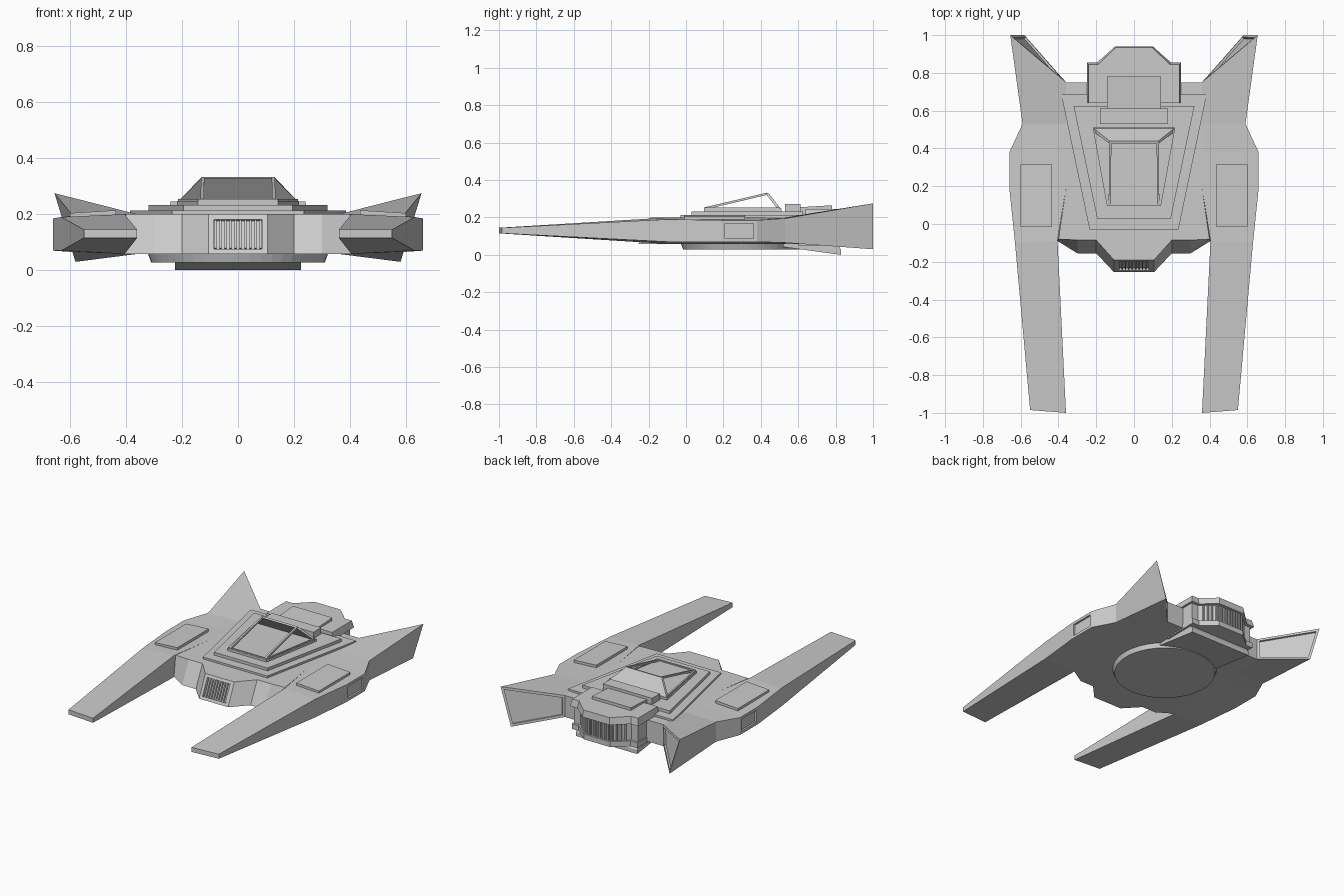
import bpy, bmesh, math
from mathutils import Vector

if "Cube" in bpy.data.objects:
    bpy.data.objects.remove(bpy.data.objects["Cube"])


def finish(name, bm, mirror=False):
    bmesh.ops.recalc_face_normals(bm, faces=bm.faces)
    me = bpy.data.meshes.new(name)
    bm.to_mesh(me)
    bm.free()
    ob = bpy.data.objects.new(name, me)
    bpy.context.collection.objects.link(ob)
    if mirror:
        ob.modifiers.new("Mirror", 'MIRROR').use_mirror_merge = False
    return ob


def loft(rings):
    """Closed loft through equal-length rings of points, capped at both ends."""
    bm = bmesh.new()
    vs = [[bm.verts.new(p) for p in r] for r in rings]
    n = len(vs[0])
    for a, b in zip(vs, vs[1:]):
        for i in range(n):
            j = (i + 1) % n
            bm.faces.new((a[i], a[j], b[j], b[i]))
    bm.faces.new(vs[0])
    bm.faces.new(vs[-1])
    bmesh.ops.recalc_face_normals(bm, faces=bm.faces)
    return bm


def both(half, z):
    """Mirror half an outline across x = 0 at height z."""
    return [(x, y, z) for x, y in half] + [(-x, y, z) for x, y in reversed(half)]


def slab(name, half, z0, z1, top=None):
    return finish(name, loft([both(half, z0), both(top or half, z1)]))


def box(name, x0, x1, y0, y1, z0, z1, mirror=False):
    ring = lambda z: [(x0, y0, z), (x1, y0, z), (x1, y1, z), (x0, y1, z)]
    return finish(name, loft([ring(z0), ring(z1)]), mirror)


def bar(name, a, b, w, mirror=False):
    """Square bar between two points."""
    a, b = Vector(a), Vector(b)
    d = (b - a).normalized()
    s = d.cross(Vector((1, 0, 0))).normalized() * w / 2
    t = d.cross(s).normalized() * w / 2
    return finish(name, loft([[p + s + t, p + s - t, p - s - t, p - s + t]
                              for p in (a, b)]), mirror)


def recess(bm, test, thickness, depth):
    bm.normal_update()
    fs = [f for f in bm.faces if test(f)]
    bmesh.ops.inset_region(bm, faces=fs, thickness=thickness, depth=0, use_even_offset=True)
    bm.normal_update()
    for f in fs:
        r = bmesh.ops.extrude_discrete_faces(bm, faces=[f])
        nf = r['faces'][0]
        nf.normal_update()
        bmesh.ops.translate(bm, verts=nf.verts[:], vec=-nf.normal * depth)


# Central hull with sloping nose
low = [(.106, -.255), (.2, -.155), (.3, -.155), (.405, -.09), (.36, .19), (.36, .75)]
up = [(.106, -.19), (.2, -.085), (.3, -.085), (.4, -.08), (.36, .19), (.36, .75)]
bm = loft([both(low, .058), both(up, .2)])
recess(bm, lambda f: f.normal.y < -.5 and abs(f.calc_center_median().x) < .01, .02, .015)
finish("hull", bm)

# Nose grille bars
for i in range(10):
    x = -.081 + i * .018
    bar("nose_grille_bar", (x, -.239, .078), (x, -.194, .178), .007)

# Side wing: prong tip -> wing -> swept rear fin (inner low/high, outer high/low)
def section(xi, yi, li, hi, xo, yo, lo, ho, xlow=None):
    return [(xi, yi, li), (xi, yi, hi), (xo, yo, ho), (xlow or xo, yo, lo)]

bm = loft([
    section(.36, -1.0, .115, .145, .55, -.985, .115, .145),
    section(.405, -.09, .058, .2, .63, -.1, .07, .19),
    section(.36, .19, .058, .2, .66, .19, .07, .185),
    section(.36, .38, .058, .2, .66, .38, .07, .185),
    section(.36, .53, .058, .2, .59, .53, .065, .195),
    section(.36, .75, .058, .2, .655, 1.0, .03, .275, .58)])
recess(bm, lambda f: f.normal.x > .95 and .2 < f.calc_center_median().y < .35, .018, .012)
recess(bm, lambda f: f.normal.y > .4 and f.calc_center_median().y > .8, .016, .012)
finish("wing", bm, True)

# Raised wing pads, following the slope of the wing
pad = [(.435, .213), (.6, .205)]
finish("wing_pad", loft([[(.435, y, .17), (.435, y, .214), (.6, y, .204), (.6, y, .17)]
                         for y in (-.012, .315)]), True)

# Stepped deck plates
slab("deck_lower", [(.235, -.03), (.385, .685)], .19, .213)
slab("deck_upper", [(.195, .03), (.32, .625)], .2, .232)
slab("cockpit_base", [(.143, .095), (.218, .51)], .22, .247)

# Open canopy: rear panel and struts
finish("canopy_rear", loft([
    [(-.215, .508, .245), (.215, .508, .245), (.215, .49, .245), (-.215, .49, .245)],
    [(-.13, .44, .332), (.13, .44, .332), (.13, .425, .328), (-.13, .425, .328)]]))
bar("canopy_strut", (.128, .1, .248), (.126, .435, .327), .012, True)
bar("canopy_side_rail", (.137, .1, .249), (.209, .5, .249), .01, True)
box("canopy_front_rail", -.137, .137, .097, .107, .24, .254)

# Rear machinery blocks
box("rear_block", -.18, .18, .53, .612, .21, .273)
finish("rear_hatch", loft([
    [(x, .612, .22), (x, .612, .255), (x, .78, .265), (x, .78, .22)] for x in (-.143, .143)]))

# Engine housing and cap
slab("engine_cap", [(.25, .64), (.25, .855), (.195, .855), (.1, .94)], .2, .246,
     [(.24, .64), (.24, .845), (.19, .845), (.095, .935)])
slab("engine_body", [(.235, .6), (.235, .835), (.185, .835), (.092, .915)], .05, .2)
slab("engine_sill", [(.24, .64), (.24, .85), (.19, .85), (.096, .93)], .05, .085)

# Engine grille bars across the rear and chamfered faces
for i in range(17):
    x = -.16 + i * .02
    y = .918 if abs(x) < .092 else .918 - (abs(x) - .092) * .86
    bar("engine_grille_bar", (x, y, .08), (x, y, .205), .009)

# Underside disc
bm = bmesh.new()
bmesh.ops.create_cone(bm, cap_ends=True, segments=48, radius1=.31, radius2=.325, depth=.04)
bmesh.ops.translate(bm, verts=bm.verts, vec=(0, .295, .048))
finish("belly_disc", bm)

# Sloping ramp plate under the tail
finish("tail_ramp", loft([
    [(x, .5, .045), (x, .5, .07), (x, .81, .06), (x, .83, .025), (x, .83, 0)]
    for x in (-.225, .225)]))
